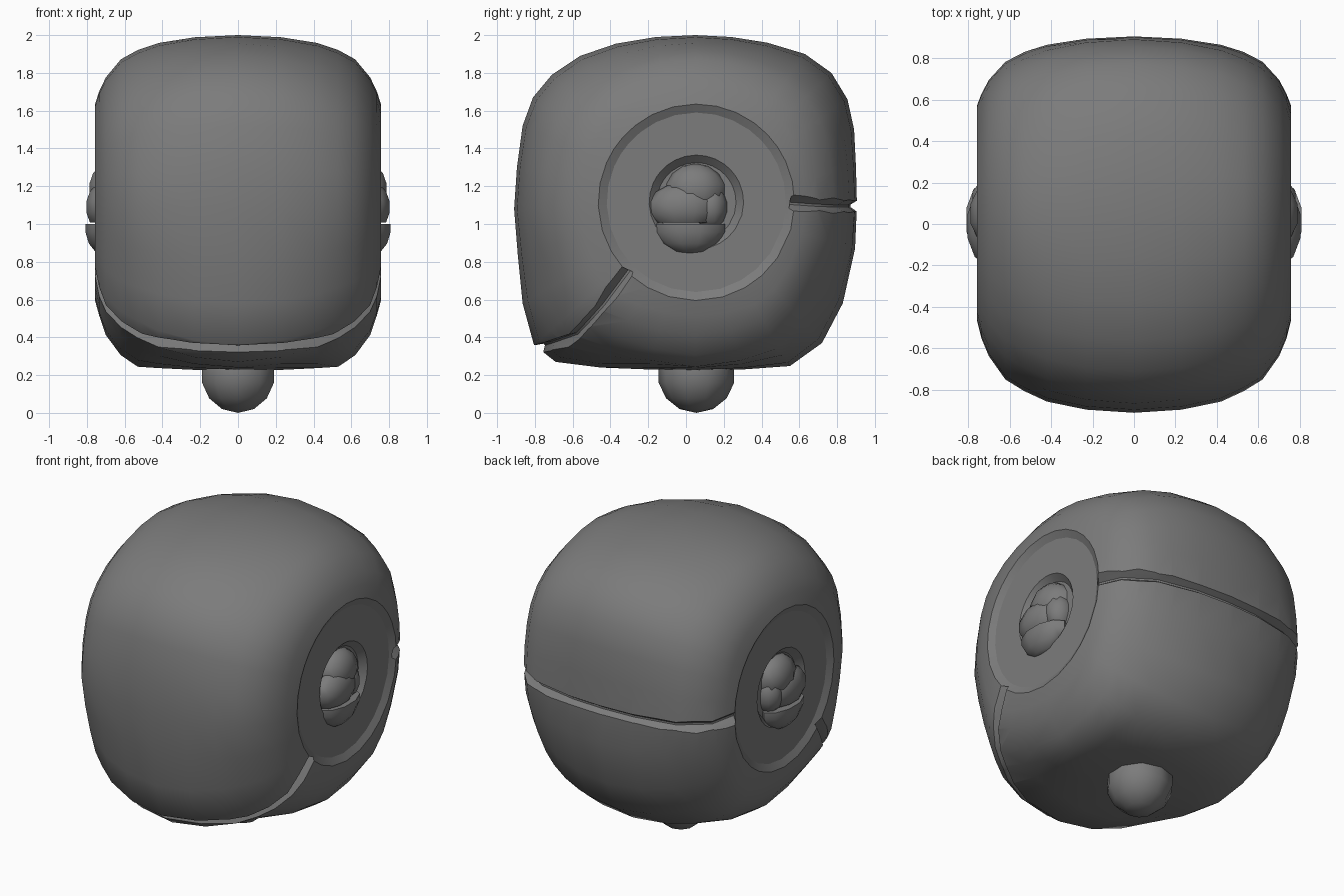
import bpy, bmesh, math
from mathutils import Vector
from mathutils.bvhtree import BVHTree

if "Cube" in bpy.data.objects:
    bpy.data.objects.remove(bpy.data.objects["Cube"])

grey = bpy.data.materials.new("dark grey")
grey.diffuse_color = (0.2, 0.2, 0.2, 1)
grey.use_nodes = True
grey.node_tree.nodes["Principled BSDF"].inputs["Base Color"].default_value = grey.diffuse_color
CY, CZ = 0.055, 1.115          # axis of the round side recesses


def finish(name, bm, mat=True):
    bmesh.ops.recalc_face_normals(bm, faces=bm.faces)
    me = bpy.data.meshes.new(name)
    bm.to_mesh(me)
    bm.free()
    ob = bpy.data.objects.new(name, me)
    bpy.context.collection.objects.link(ob)
    if mat:
        me.materials.append(grey)
    return ob


def smooth(ob, angle=30):
    bpy.ops.object.select_all(action='DESELECT')
    ob.select_set(True)
    bpy.context.view_layer.objects.active = ob
    bpy.ops.object.shade_smooth_by_angle(angle=math.radians(angle))


def bridge(bm, rings):
    # skin a list of equal closed rings and cap both ends
    loops = [[bm.verts.new(p) for p in r] for r in rings]
    n = len(loops[0])
    for a, b in zip(loops, loops[1:]):
        for i in range(n):
            j = (i + 1) % n
            bm.faces.new((a[i], a[j], b[j], b[i]))
    bm.faces.new(loops[0])
    bm.faces.new(loops[-1])


# side outline of the head (y, z)
OUTLINE = [(0.05, 2.0), (-0.16, 1.99), (-0.37, 1.955), (-0.56, 1.89), (-0.71, 1.79),
           (-0.81, 1.67), (-0.865, 1.52), (-0.895, 1.3), (-0.91, 1.08), (-0.89, 0.83),
           (-0.865, 0.58), (-0.805, 0.36), (-0.69, 0.27), (-0.45, 0.24), (-0.2, 0.23),
           (0.05, 0.225), (0.3, 0.23), (0.55, 0.248), (0.72, 0.37), (0.83, 0.58),
           (0.895, 0.87), (0.905, 1.1), (0.9, 1.3), (0.89, 1.5), (0.855, 1.66),
           (0.77, 1.8), (0.63, 1.9), (0.43, 1.96), (0.24, 1.99)]
# x, outline scale, blend to circle, extra scale underneath, corner rounding
SLICES = [(0, 1, 0, 0, 0), (0.23, 0.987, 0, 0.01, 0.015), (0.42, 0.953, 0, 0.035, 0.045),
          (0.53, 0.92, 0.03, 0.075, 0.072), (0.62, 0.88, 0.1, 0.07, 0.08),
          (0.70, 0.795, 0.3, 0.08, 0.06), (0.735, 0.70, 0.55, 0.04, 0.025)]
# x, radius of the stepped side recess
RECESS = [(0.757, 0.52), (0.734, 0.475), (0.734, 0.25), (0.695, 0.21)]


def head_ring(x, s, w, under, corner):
    ring = []
    for y, z in OUTLINE:
        d = Vector((y - CY, z - CZ))
        u = d.normalized()
        diag = (2 * u.x * u.y) ** 2
        low = 1.35 if u.y < 0 else 0.65     # lower corners are rounder
        k = s * (1 + under * max(0, -u.y) ** 3 - corner * low * diag)
        k -= 0.25 * under * max(0, -u.x) ** 3   # slimmer towards the front
        p = d * k * (1 - w) + u * 0.56 * w
        ring.append((x, CY + p.x, CZ + p.y))
    return ring


def round_ring(x, r):
    ring = []
    for y, z in OUTLINE:
        u = Vector((y - CY, z - CZ)).normalized() * r
        ring.append((x, CY + u.x, CZ + u.y))
    return ring


# head shell with stepped round recesses in both sides
half = [head_ring(*s) for s in SLICES] + [round_ring(*r) for r in RECESS]
left = [[(-x, y, z) for x, y, z in r] for r in half[:0:-1]]
bm = bmesh.new()
bridge(bm, left + half)
bmesh.ops.recalc_face_normals(bm, faces=bm.faces)
surface = BVHTree.FromBMesh(bm)
head = finish("head_shell", bm)


def on_surface(p):
    # slide a point along its own slice until it meets the shell
    if abs(p.x) > 0.73:
        return surface.find_nearest(p)[0]
    d = Vector((0, p.y - CY, p.z - CZ)).normalized()
    hit = surface.ray_cast(Vector((p.x, CY, CZ)) + d * 2, -d)[0]
    return hit or surface.find_nearest(p)[0]


# seam lines on the right half, mirrored to run across
SEAMS = {
    "back_seam": [(0.76, 0.54, 1.11), (0.69, 0.68, 1.10), (0.51, 0.80, 1.095),
                  (0.23, 0.885, 1.095), (0, 0.91, 1.095)],
    "jaw_seam": [(0.76, -0.30, 0.76), (0.70, -0.43, 0.58), (0.61, -0.52, 0.48),
                 (0.50, -0.60, 0.395), (0.25, -0.73, 0.35), (0, -0.78, 0.335)],
}
for name, side in SEAMS.items():
    path = [Vector(p) for p in side] + [Vector((-x, y, z)) for x, y, z in side[-2::-1]]
    pts = [on_surface(p) for p in path]
    rings = []
    for i, p in enumerate(pts):
        # outward direction from the head's core keeps the groove even
        n = Vector((p.x * 0.8, p.y - CY, p.z - CZ)).normalized()
        t = pts[min(i + 1, len(pts) - 1)] - pts[max(i - 1, 0)]
        b = n.cross(t).normalized()
        rings.append([p + n * 0.04 + b * 0.055, p + n * 0.04 - b * 0.055,
                      p - n * 0.035 - b * 0.006, p - n * 0.035 + b * 0.006])
    bm = bmesh.new()
    bridge(bm, rings)
    cutter = finish(name + "_cutter", bm, False)
    cutter.hide_render = True
    mod = head.modifiers.new(name, 'BOOLEAN')
    mod.operation = 'DIFFERENCE'
    mod.solver = 'EXACT'
    mod.object = cutter

# apply the grooves, then drop the cutters
deps = bpy.context.evaluated_depsgraph_get()
cut = bpy.data.meshes.new_from_object(head.evaluated_get(deps))
head.modifiers.clear()
head.data = cut
for name in SEAMS:
    bpy.data.objects.remove(bpy.data.objects[name + "_cutter"])
smooth(head, 38)

# crisp rims around the shallow recesses
for e in cut.edges:
    a, b = (cut.vertices[i].co for i in e.vertices)
    for x, r in RECESS:
        if all(abs(abs(v.x) - x) < 0.003 and
               abs(math.hypot(v.y - CY, v.z - CZ) - r) < 0.008 for v in (a, b)):
            e.use_edge_sharp = True


def lump(name, centre, radii, segs=10, rings=7, cut=None, up=1):
    bm = bmesh.new()
    bmesh.ops.create_uvsphere(bm, u_segments=segs, v_segments=rings, radius=1)
    for v in bm.verts:
        v.co = Vector([c + r * k for c, r, k in zip(centre, radii, v.co)])
    if cut is not None:        # flat cut above or below
        geom = bm.verts[:] + bm.edges[:] + bm.faces[:]
        res = bmesh.ops.bisect_plane(bm, geom=geom, plane_co=(0, 0, cut),
                                     plane_no=(0, 0, up), clear_outer=True)
        edges = [e for e in res["geom_cut"] if isinstance(e, bmesh.types.BMEdge)]
        bmesh.ops.contextual_create(bm, geom=edges)
    ob = finish(name, bm)
    smooth(ob, 40)


# neck ball
lump("neck_ball", (0, CY, 0.205), (0.205, 0.205, 0.205), 10, 7)

# lumpy knobs sitting in the recesses
for side, s in (("right", 1), ("left", -1)):
    lump(side + "_knob_base", (s * 0.715, 0.02, 0.99), (0.1, 0.19, 0.15), cut=1.0)
    lump(side + "_knob_front", (s * 0.71, -0.01, 1.09), (0.1, 0.19, 0.13), cut=1.008, up=-1)
    lump(side + "_knob_top", (s * 0.69, 0.05, 1.18), (0.105, 0.16, 0.14))
    lump(side + "_knob_back", (s * 0.69, 0.13, 1.09), (0.095, 0.09, 0.12))
